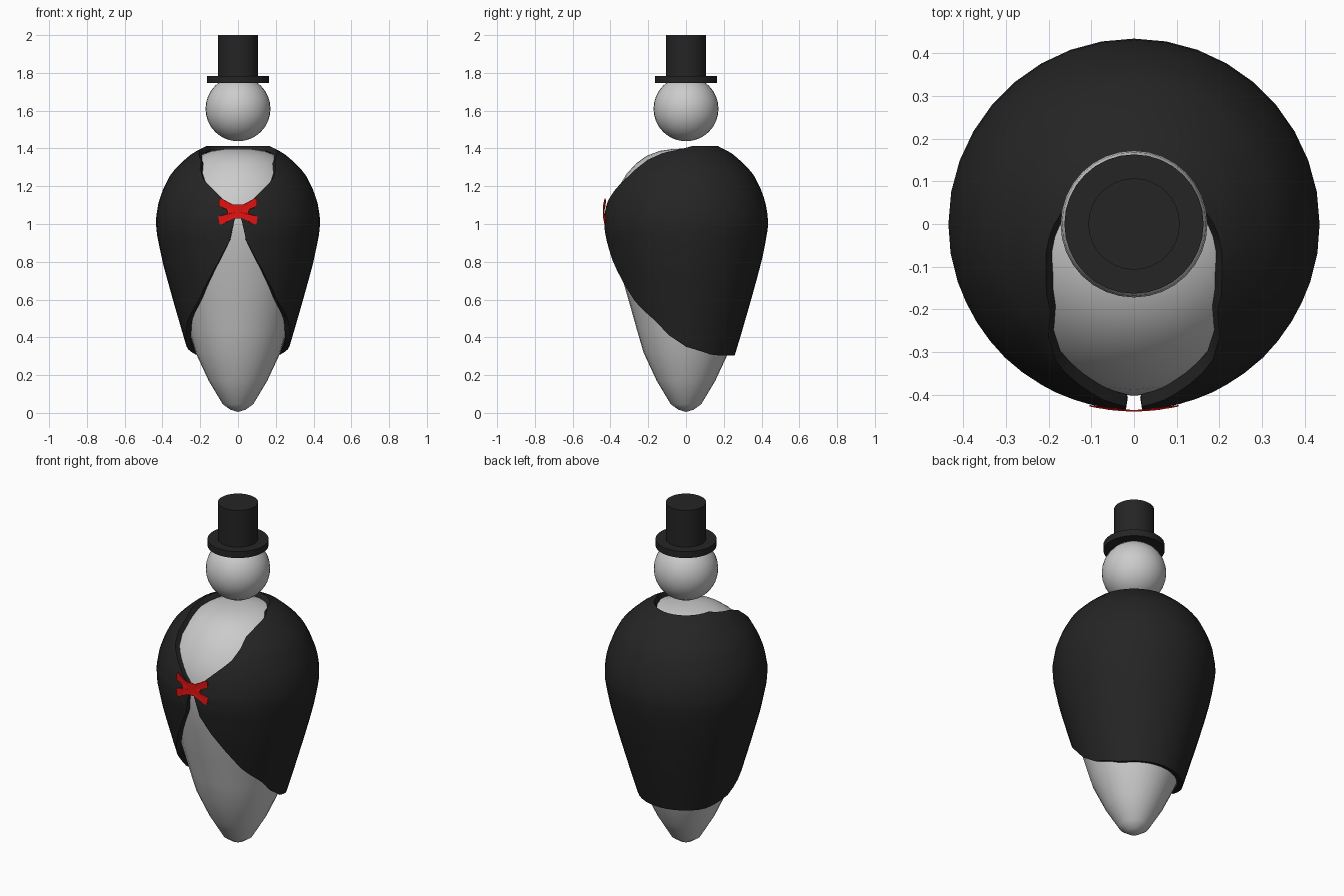
import bpy, bmesh
from math import sin, cos, pi, radians

if "Cube" in bpy.data.objects:
    bpy.data.objects.remove(bpy.data.objects["Cube"])


def material(name, rgb):
    m = bpy.data.materials.new(name)
    m.diffuse_color = (*rgb, 1)
    m.use_nodes = True
    m.node_tree.nodes["Principled BSDF"].inputs["Base Color"].default_value = m.diffuse_color
    return m


BLACK = material("black cloth", (0.018, 0.018, 0.018))
RED = material("red ribbon", (0.75, 0.006, 0.006))


def interp(x, pairs):
    if x <= pairs[0][0]:
        return pairs[0][1]
    for (a, u), (b, v) in zip(pairs, pairs[1:]):
        if x <= b:
            return u + (v - u) * (x - a) / (b - a)
    return pairs[-1][1]


def make(name, verts, faces, mat=None, thickness=0, offset=-1):
    me = bpy.data.meshes.new(name)
    me.from_pydata(verts, [], faces)
    bm = bmesh.new()
    bm.from_mesh(me)
    bmesh.ops.remove_doubles(bm, verts=bm.verts, dist=1e-5)
    bm.to_mesh(me)
    bm.free()
    ob = bpy.data.objects.new(name, me)
    bpy.context.collection.objects.link(ob)
    if mat:
        me.materials.append(mat)
    bpy.ops.object.select_all(action='DESELECT')
    ob.select_set(True)
    bpy.context.view_layer.objects.active = ob
    if thickness:
        s = ob.modifiers.new("thickness", 'SOLIDIFY')
        s.thickness, s.offset = thickness, offset
        bpy.ops.object.modifier_apply(modifier=s.name)
    bpy.ops.object.shade_smooth_by_angle(angle=radians(40))
    return ob


def grid_faces(cols, rows):
    return [(c * rows + r, (c + 1) * rows + r, (c + 1) * rows + r + 1, c * rows + r + 1)
            for c in range(cols - 1) for r in range(rows - 1)]


def lathe(name, profile, mat=None, n=32):
    verts = [(r * cos(2 * pi * i / n), r * sin(2 * pi * i / n), z)
             for i in range(n + 1) for r, z in profile]
    return make(name, verts, grid_faces(n + 1, len(profile)), mat)


# Body: a pointed egg
lathe("body", [(0, .005), (.04, .017), (.08, .045), (.155, .17), (.225, .32), (.26, .44), (.305, .6),
               (.362, .8), (.395, .96), (.402, 1.03), (.388, 1.12), (.36, 1.19), (.315, 1.265),
               (.265, 1.32), (.21, 1.36), (.14, 1.387), (.07, 1.397), (0, 1.4)])

# Head, floating above the body
lathe("head", [(.172 * sin(pi * i / 16), 1.61 - .172 * cos(pi * i / 16)) for i in range(17)])

# Top hat: brim and crown
lathe("hat_brim", [(0, 1.746), (.163, 1.746), (.163, 1.784), (0, 1.784)], BLACK)
lathe("hat_crown", [(0, 1.78), (.107, 1.78), (.107, 2.0), (0, 2.0)], BLACK)

# Coat: shell around the body whose hem and neckline vary with angle from the front
outer = [(.258, .305), (.287, .4), (.345, .6), (.4, .8), (.432, .96), (.435, 1.03), (.42, 1.12),
         (.39, 1.2), (.352, 1.27), (.3, 1.325), (.24, 1.376), (.17, 1.412)]
radius_at = [(i, p[0]) for i, p in enumerate(outer)]
height_at = [(i, p[1]) for i, p in enumerate(outer)]
index_at = [(p[1], i) for i, p in enumerate(outer)]
hem = [(2.5, 1.02), (6, .91), (14, .81), (25, .7), (39, .58), (58, .49), (72, .41), (90, .35),
       (123, .305), (180, .305)]
neckline = [(2.5, 1.07), (6, 1.1), (17, 1.17), (30, 1.24), (44, 1.34), (60, 1.378), (100, 1.412)]
half = [2.5, 6, 10, 14, 19, 25, 30, 37, 44, 51, 58, 65, 72, 81] + list(range(90, 171, 10))
angles = half + [180] + [360 - a for a in reversed(half)]
ROWS = 22
verts = []
for a in angles:
    side = min(a, 360 - a)
    lo, hi = (interp(interp(side, line), index_at) for line in (hem, neckline))
    for k in range(ROWS):
        s = lo + (hi - lo) * k / (ROWS - 1)
        r = interp(s, radius_at)
        verts.append((r * sin(radians(a)), -r * cos(radians(a)), interp(s, height_at)))
make("coat", verts, grid_faces(len(angles), ROWS), BLACK, .03)

# Bow tie: flat notched ribbon bent around the chest
wing = [(0, .04), (.025, .038), (.05, .05), (.088, .072), (.102, .066), (.1, .03), (.06, .014),
        (.055, 0), (.06, -.012), (.104, -.024), (.098, -.064), (.085, -.068), (.05, -.046),
        (.025, -.034), (0, -.034)]
outline = wing + [(-x, z) for x, z in wing[-2:0:-1]]
points = [(0, 0)] + outline
n = len(outline)
make("bow_tie", [(x, -.439 + 1.1 * x * x, 1.064 + z) for x, z in points],
     [(0, 1 + (i + 1) % n, 1 + i) for i in range(n)], RED, .003)
